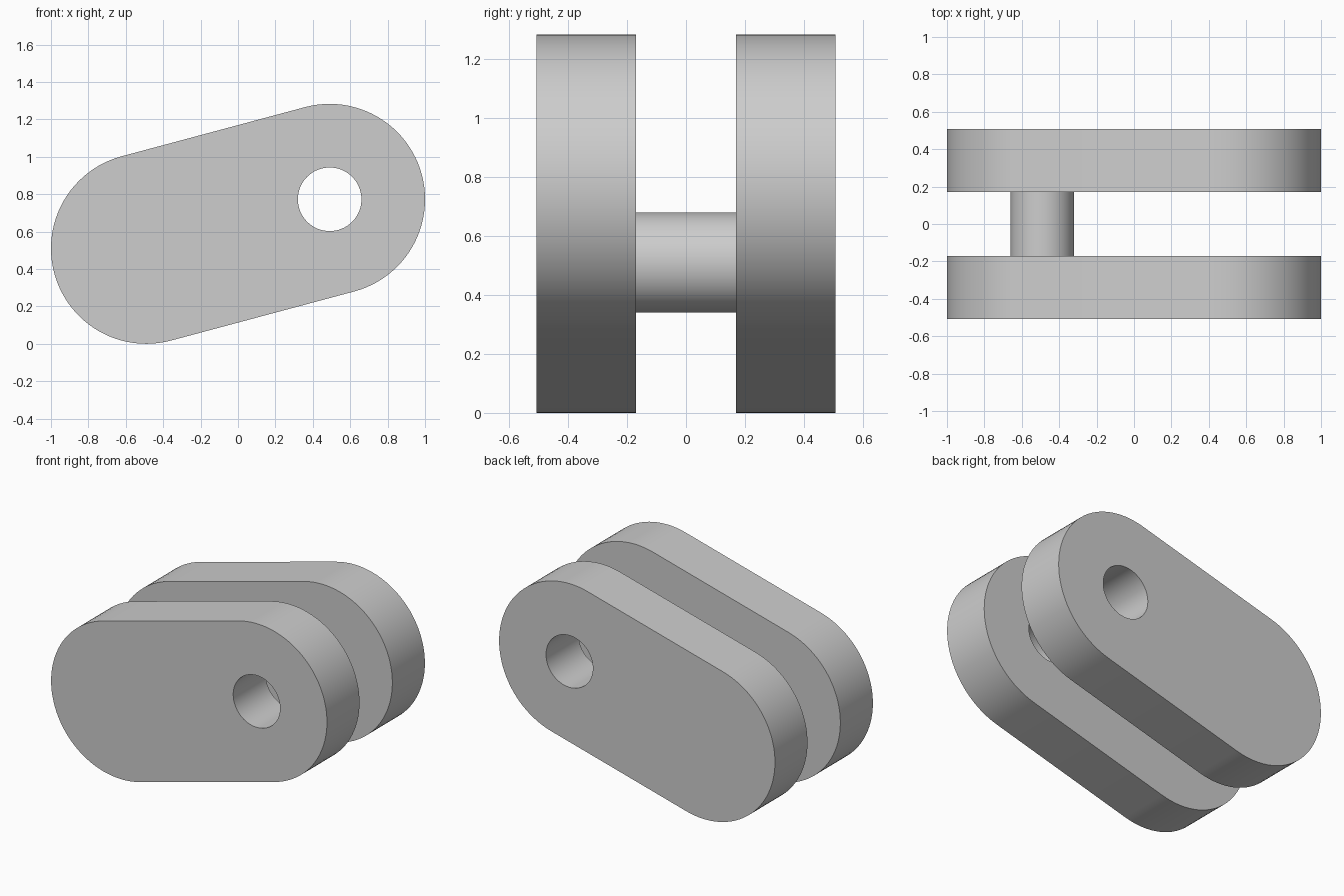
import bpy
import bmesh
from math import cos, sin, pi, radians
from mathutils import Vector

cube = bpy.data.objects.get("Cube")
if cube:
    bpy.data.objects.remove(cube, do_unlink=True)

END_RADIUS = 0.51
BORE_RADIUS = 0.17
TILT = radians(15)
LOW_END = Vector((-0.49, 0, 0.51))
HIGH_END = Vector((0.49, 0, 0.7726))
INNER_Y, OUTER_Y = 0.17, 0.507

grey = bpy.data.materials.new("plain grey")
grey.use_nodes = True
colour = (0.61, 0.61, 0.61, 1)
grey.diffuse_color = colour
grey.node_tree.nodes["Principled BSDF"].inputs["Base Color"].default_value = colour


def arc(centre, radius, start, sweep, steps):
    """Points along an arc in the XZ plane."""
    angles = (start + sweep * i / steps for i in range(steps + 1))
    return [centre + Vector((cos(a), 0, sin(a))) * radius for a in angles]


def extruded(name, outlines, y_from, y_to):
    """Fill closed outlines (inner ones become holes) and extrude along Y."""
    bm = bmesh.new()
    edges = []
    for points in outlines:
        verts = [bm.verts.new((p.x, y_from, p.z)) for p in points]
        edges += [bm.edges.new((v, verts[i - 1])) for i, v in enumerate(verts)]
    bmesh.ops.triangle_fill(bm, edges=edges, use_beauty=True, normal=(0, -1, 0))
    result = bmesh.ops.extrude_face_region(bm, geom=bm.faces[:], use_keep_orig=True)
    moved = [g for g in result["geom"] if isinstance(g, bmesh.types.BMVert)]
    bmesh.ops.translate(bm, verts=moved, vec=(0, y_to - y_from, 0))
    bmesh.ops.recalc_face_normals(bm, faces=bm.faces[:])
    mesh = bpy.data.meshes.new(name)
    bm.to_mesh(mesh)
    bm.free()
    mesh.materials.append(grey)
    obj = bpy.data.objects.new(name, mesh)
    bpy.context.collection.objects.link(obj)
    bpy.ops.object.select_all(action="DESELECT")
    obj.select_set(True)
    bpy.context.view_layer.objects.active = obj
    bpy.ops.object.shade_smooth_by_angle(angle=radians(30))
    return obj


# Rounded link outline, bore through the high end, pin at the low end
link = (arc(HIGH_END, END_RADIUS, TILT - pi / 2, pi, 48)
        + arc(LOW_END, END_RADIUS, TILT + pi / 2, pi, 48))
bore = arc(HIGH_END, BORE_RADIUS, 0, 2 * pi, 64)[:-1]
pin = arc(LOW_END, BORE_RADIUS, 0, 2 * pi, 64)[:-1]

extruded("front_link_plate", [link, bore], -OUTER_Y, -INNER_Y)
extruded("back_link_plate", [link, bore], INNER_Y, OUTER_Y)
extruded("connecting_pin", [pin], -INNER_Y, INNER_Y)
